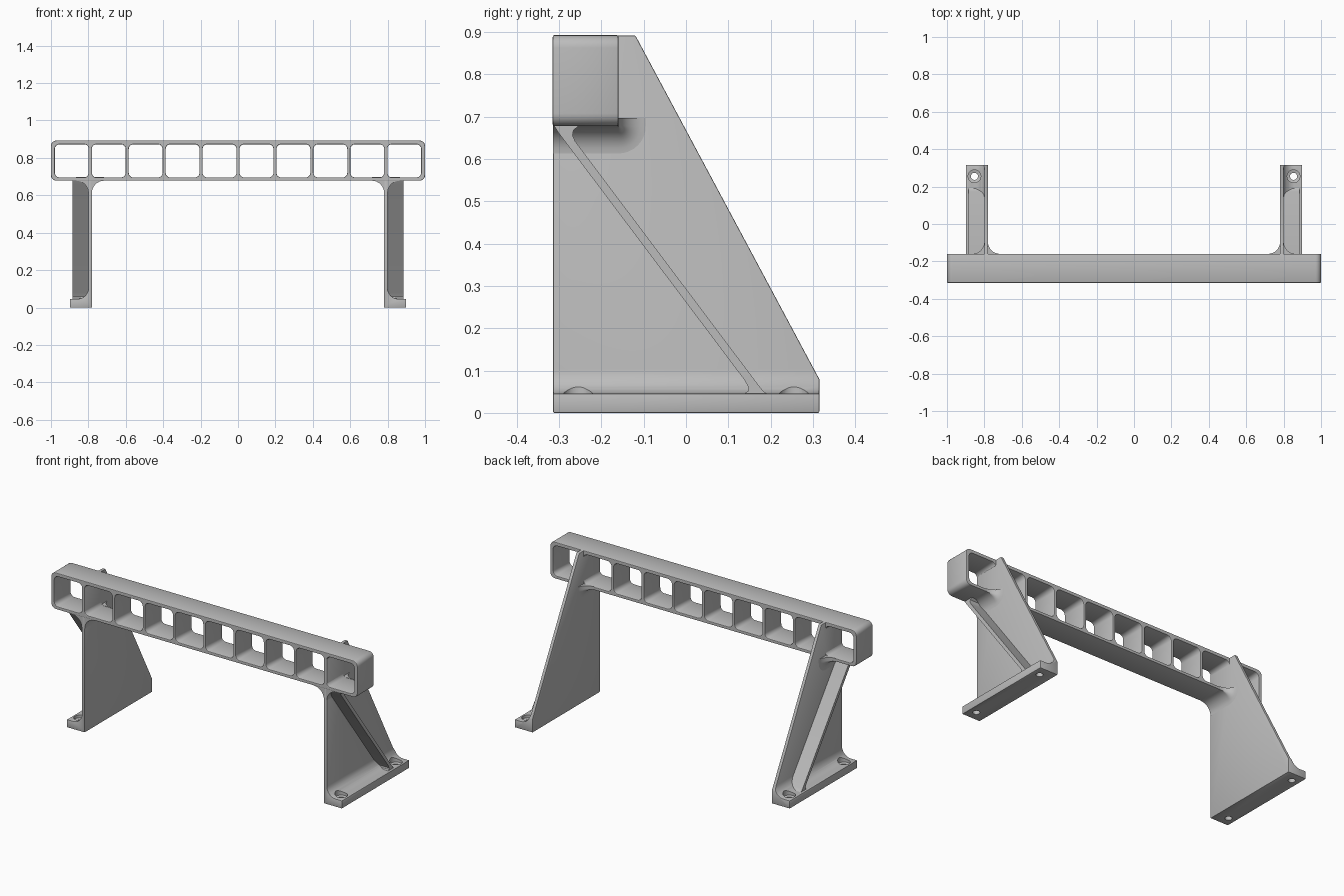
import bpy, bmesh
from math import sin, cos, pi

default = bpy.data.objects.get("Cube")
if default:
    bpy.data.objects.remove(default, do_unlink=True)

grey = bpy.data.materials.new("plain grey")
grey.use_nodes = True
grey.diffuse_color = (0.5, 0.5, 0.5, 1)
grey.node_tree.nodes["Principled BSDF"].inputs["Base Color"].default_value = (0.5, 0.5, 0.5, 1)

FRONT, BACK, TOP = -0.315, 0.315, 0.893
BEAM_BACK, BEAM_BOTTOM = -0.16, 0.678
WALL_IN, WALL_OUT = 0.781, 0.800
FOOT_OUT, FOOT_TOP = 0.898, 0.046
PITCH = 0.1975


def loft(name, rings, cut=None):
    """Skin a list of equal closed rings, cap the ends, optionally slice by a plane."""
    bm = bmesh.new()
    loops = [[bm.verts.new(p) for p in ring] for ring in rings]
    n = len(loops[0])
    for a, b in zip(loops, loops[1:]):
        for i in range(n):
            j = (i + 1) % n
            bm.faces.new((a[i], a[j], b[j], b[i]))
    bm.faces.new(loops[0])
    bm.faces.new(loops[-1])
    if cut:
        res = bmesh.ops.bisect_plane(bm, geom=bm.verts[:] + bm.edges[:] + bm.faces[:],
                                     plane_co=cut[0], plane_no=cut[1], clear_outer=True)
        edges = [e for e in res["geom_cut"] if isinstance(e, bmesh.types.BMEdge)]
        bmesh.ops.holes_fill(bm, edges=edges, sides=0)
    bmesh.ops.recalc_face_normals(bm, faces=bm.faces[:])
    mesh = bpy.data.meshes.new(name)
    bm.to_mesh(mesh)
    bm.free()
    mesh.materials.append(grey)
    obj = bpy.data.objects.new(name, mesh)
    bpy.context.collection.objects.link(obj)
    return obj


def bevel(obj, width):
    mod = obj.modifiers.new("soft edges", "BEVEL")
    mod.width, mod.segments, mod.limit_method = width, 2, "ANGLE"
    mod.angle_limit = 0.6


def finish(obj, mirror=True):
    """Mirror to the other side, apply everything and smooth the shading."""
    if mirror:
        mod = obj.modifiers.new("other side", "MIRROR")
        mod.use_axis[0] = True
        mod.use_mirror_merge = False
    bpy.ops.object.select_all(action="DESELECT")
    obj.select_set(True)
    bpy.context.view_layer.objects.active = obj
    bpy.ops.object.convert(target="MESH")
    bpy.ops.object.shade_smooth_by_angle(angle=0.6)


def rounded_rect(cx, cz, w, h, r, steps=6):
    pts = []
    for q, (sx, sz) in enumerate([(1, 1), (-1, 1), (-1, -1), (1, -1)]):
        for k in range(steps + 1):
            a = (q + k / steps) * pi / 2
            pts.append((cx + sx * (w / 2 - r) + r * cos(a), cz + sz * (h / 2 - r) + r * sin(a)))
    return pts


# Cross beam: rounded bar with a row of ten rounded windows
curve = bpy.data.curves.new("cross_beam", "CURVE")
curve.dimensions, curve.fill_mode = "2D", "BOTH"
curve.bevel_depth, curve.bevel_resolution = 0.004, 1
curve.offset = -0.004
curve.extrude = (BEAM_BACK - FRONT) / 2 - 0.004
mid = (TOP + BEAM_BOTTOM) / 2
outlines = [rounded_rect(0, mid, 2, TOP - BEAM_BOTTOM, 0.03)]
outlines += [rounded_rect((i - 4.5) * PITCH, 0.784, 0.181, 0.177, 0.025) for i in range(10)]
for pts in outlines:
    spline = curve.splines.new("POLY")
    spline.points.add(len(pts) - 1)
    for point, (x, z) in zip(spline.points, pts):
        point.co = (x, z, 0, 1)
    spline.use_cyclic_u = True
curve.materials.append(grey)
beam = bpy.data.objects.new("cross_beam", curve)
bpy.context.collection.objects.link(beam)
beam.rotation_euler.x = pi / 2
beam.location.y = (FRONT + BEAM_BACK) / 2
finish(beam, mirror=False)

# Legs: L-shaped section with a filleted foot, sliced along the sloping back edge
R = 0.058
section = [(WALL_IN, 0), (FOOT_OUT, 0), (FOOT_OUT, FOOT_TOP)]
for k in range(9):
    a = k / 8 * pi / 2
    section.append((WALL_OUT + R - R * sin(a), FOOT_TOP + R - R * cos(a)))
section += [(WALL_OUT, TOP - 0.001), (WALL_IN, TOP - 0.001)]
legs = loft("legs", [[(x, y, z) for x, z in section] for y in (FRONT + 0.001, BACK)],
            cut=((0, BACK, 0.08), (0, 0.813, 0.435)))
bevel(legs, 0.003)

# Counterbored screw holes in the feet
cutters = []
for hole_y in (-0.255, 0.255):
    steps = [(0.019, -0.01), (0.019, 0.026), (0.034, 0.030), (0.034, 0.2)]
    rings = [[(0.853 + r * cos(k * pi / 16), hole_y + r * sin(k * pi / 16), z)
              for k in range(32)] for r, z in steps]
    cutter = loft("screw_hole_cutter", rings)
    cutter.hide_render = True
    mod = legs.modifiers.new("screw hole", "BOOLEAN")
    mod.operation, mod.solver, mod.object = "DIFFERENCE", "EXACT", cutter
    cutters.append(cutter)
finish(legs)
for cutter in cutters:
    bpy.data.objects.remove(cutter, do_unlink=True)

# Diagonal braces on the outer faces of the legs, flared at both ends
side = [(-0.314, 0.682), (-0.300, 0.660), (0.138, 0.078), (0.148, 0.060), (0.146, 0.051),
        (0.136, 0.044), (0.195, 0.044), (0.184, 0.050), (0.174, 0.062),
        (-0.262, 0.642), (-0.268, 0.656), (-0.266, 0.668), (-0.250, 0.682)]
braces = loft("diagonal_braces", [[(x, y, z) for y, z in side] for x in (WALL_OUT - 0.005, 0.884)])
finish(braces)

# Concave fillets where the legs meet the beam, wrapping round its lower back edge
R = 0.065
for name, wall, sign in (("outer_fillets", WALL_OUT, 1), ("inner_fillets", WALL_IN, -1)):
    arc = [(-0.004, -0.004), (R, -0.004)]
    arc += [(R - R * sin(k / 8 * pi / 2), R - R * cos(k / 8 * pi / 2)) for k in range(9)]
    arc += [(-0.004, R)]
    path = [(FRONT + 0.001, BEAM_BOTTOM, 0)]
    path += [(BEAM_BACK, BEAM_BOTTOM, k / 8 * pi / 2) for k in range(9)]
    path += [(BEAM_BACK, 0.697, pi / 2)]
    rings = [[(wall + sign * h, y + d * sin(a), z - d * cos(a)) for h, d in arc]
             for y, z, a in path]
    finish(loft(name, rings))
